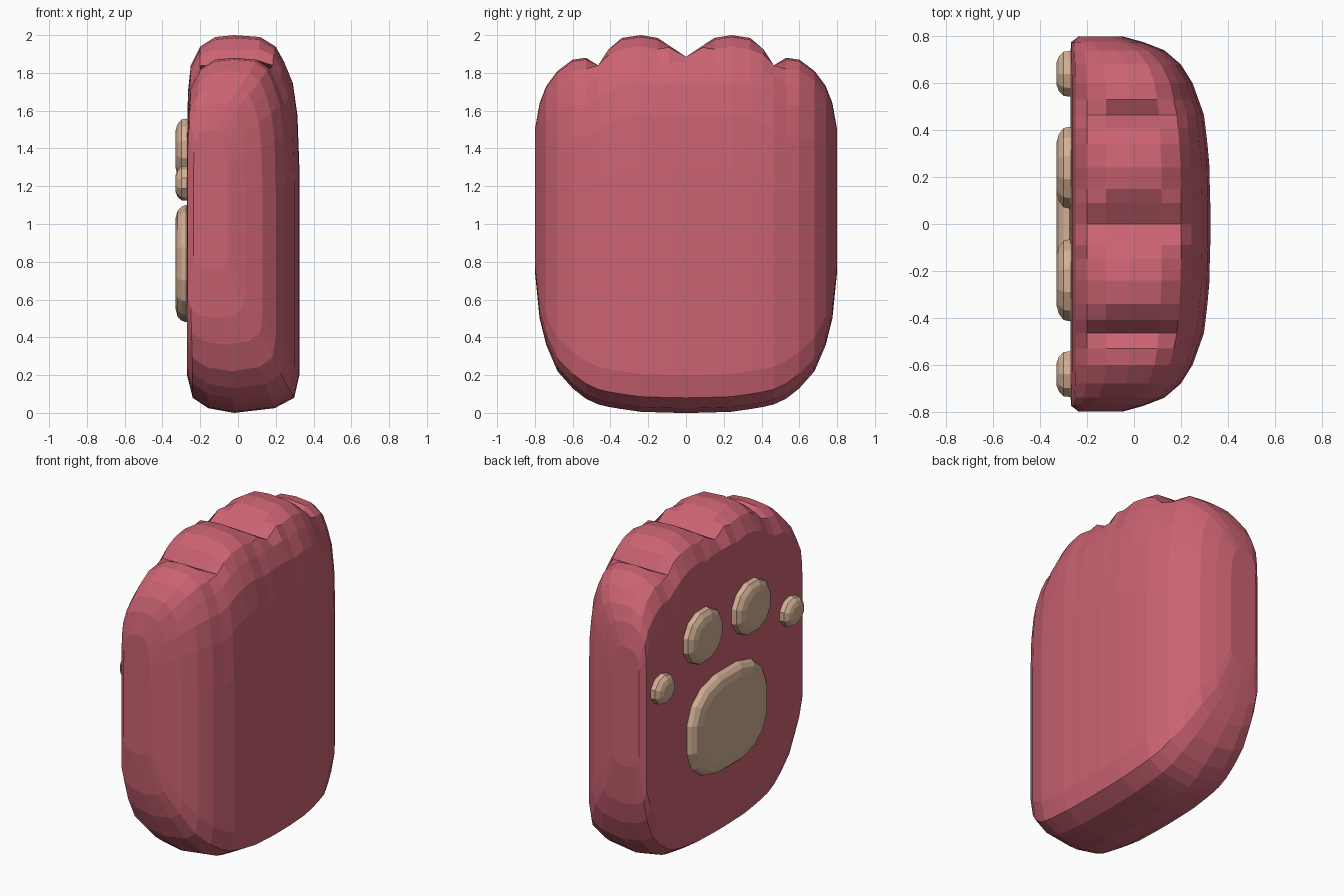
import bpy, bmesh, math

if "Cube" in bpy.data.objects:
    bpy.data.objects.remove(bpy.data.objects["Cube"])


def material(name, rgb):
    m = bpy.data.materials.new(name)
    m.diffuse_color = (*rgb, 1)
    m.use_nodes = True
    m.node_tree.nodes["Principled BSDF"].inputs["Base Color"].default_value = m.diffuse_color
    return m


ROSE = material("rose_pink", (0.60, 0.125, 0.17))
TAN = material("warm_tan", (0.64, 0.43, 0.30))


def loft(name, rings, mat):
    """Skin a list of equal-length closed rings and cap both ends."""
    bm = bmesh.new()
    loops = [[bm.verts.new(p) for p in r] for r in rings]
    n = len(loops[0])
    for a, b in zip(loops, loops[1:]):
        for i in range(n):
            j = (i + 1) % n
            bm.faces.new((a[i], a[j], b[j], b[i]))
    bm.faces.new(loops[0][::-1])
    bm.faces.new(loops[-1])
    bmesh.ops.recalc_face_normals(bm, faces=bm.faces)
    me = bpy.data.meshes.new(name)
    bm.to_mesh(me)
    bm.free()
    me.materials.append(mat)
    ob = bpy.data.objects.new(name, me)
    bpy.context.collection.objects.link(ob)
    return ob


# Paw body: cross-sections along y (y, x min, x max, z bottom, z top, toe groove depth)
STATIONS = [
    (0.00, -.27, .325, .000, 1.885, .11),
    (0.09, -.27, .325, .001, 1.945, .05),
    (0.15, -.27, .323, .003, 1.985, 0),
    (0.24, -.27, .322, .006, 2.000, 0),
    (0.34, -.27, .313, .020, 1.985, 0),
    (0.41, -.27, .305, .032, 1.925, .03),
    (0.465, -.27, .298, .045, 1.840, .08),
    (0.53, -.27, .275, .075, 1.880, 0),
    (0.60, -.27, .250, .130, 1.870, 0),
    (0.68, -.27, .200, .220, 1.810, 0),
    (0.74, -.27, .130, .360, 1.730, 0),
    (0.775, -.268, .040, .500, 1.640, 0),
    (0.80, -.235, -.05, .750, 1.500, 0),
]
# (sideways fraction, depth below the top) and (fraction, height above the bottom)
TOP = [(-1, .55), (-.98, .30), (-.92, .16), (-.72, .06), (-.4, .01), (0, 0),
       (.4, .01), (.64, .06), (.77, .14), (.9, .25), (.97, .42), (1, .70)]
BOTTOM = [(1, .20), (.92, .08), (.62, .025), (0, 0), (-.55, .025), (-.88, .08), (-1, .20)]


def section(side, y, x0, x1, z0, z1, groove):
    xc = min(-.02, (x0 + x1) / 2)
    s = min(1, (z1 - z0) / 1.8)

    def px(f):
        return xc + f * ((xc - x0) if f < 0 else (x1 - xc))
    ring = [(px(f), side * y, z1 - s * max(0, d - groove)) for f, d in TOP]
    ring += [(px(f), side * y, z0 + s * d) for f, d in BOTTOM]
    return ring


rings = [section(-1, *st) for st in STATIONS[:0:-1]] + [section(1, *st) for st in STATIONS]
loft("paw_body", rings, ROSE)


def pad(name, y, z, ry, rz, sides, power, flat):
    """Rounded pad raised from the palm side (-x)."""
    out = []
    for x, k in ((-.25, .95), (-.275, 1), (-.30, .97), (-.32, (.97 + flat) / 2 + .03), (-.33, flat)):
        ring = []
        for i in range(sides):
            a = 2 * math.pi * (i + .5) / sides
            c, s = math.cos(a), math.sin(a)
            ring.append((x, y + ry * k * math.copysign(abs(c) ** (2 / power), c),
                         z + rz * k * math.copysign(abs(s) ** (2 / power), s)))
        out.append(ring)
    loft(name, out, TAN)


# Palm pad and four toe pads
pad("palm_pad", 0, .79, .39, .315, 16, 2.6, .78)
for side, label in ((-1, "right"), (1, "left")):
    pad("inner_toe_pad_" + label, side * .24, 1.395, .18, .168, 12, 2.1, .62)
    pad("outer_toe_pad_" + label, side * .64, 1.215, .102, .092, 10, 2.0, .5)
